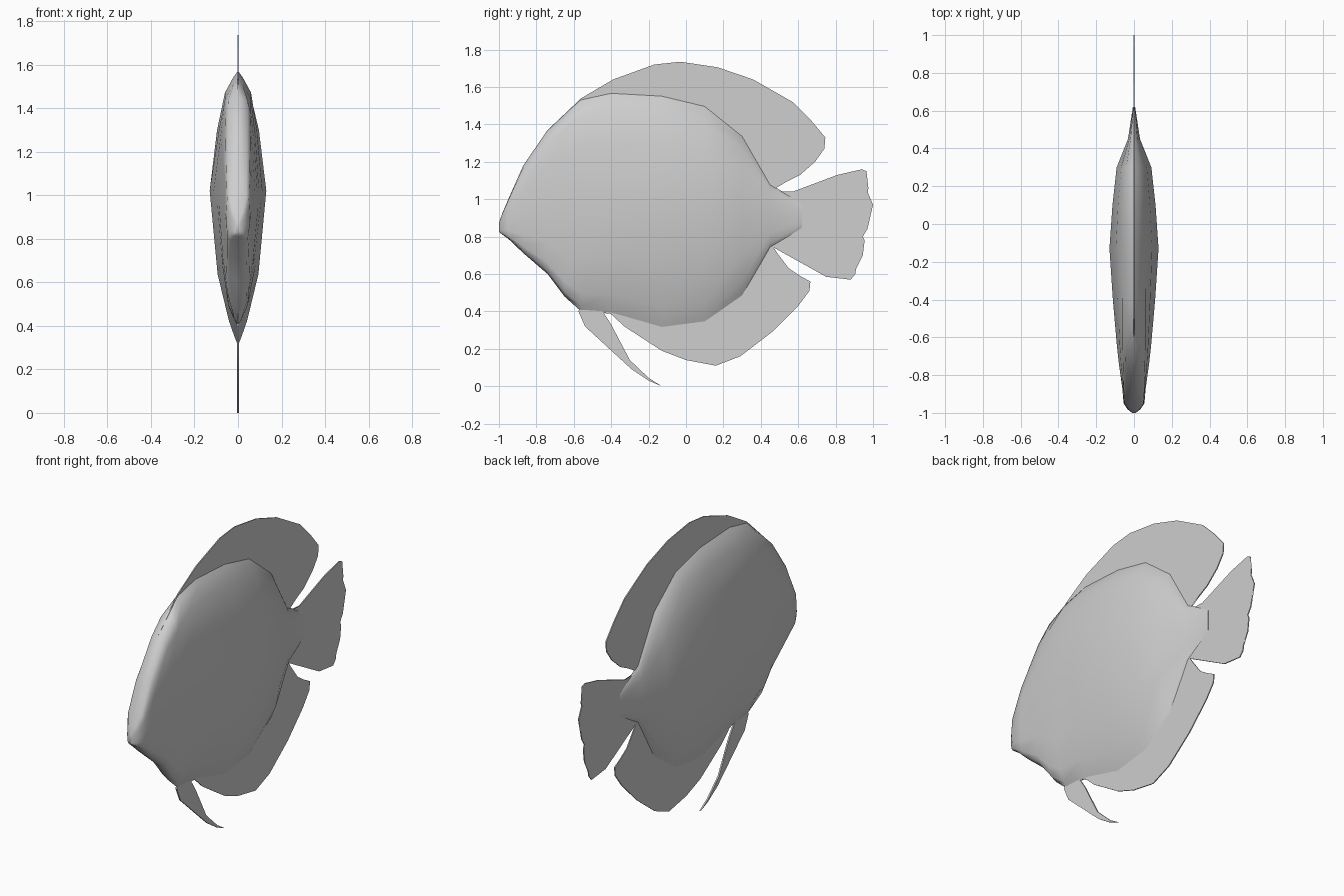
import bpy, bmesh, math

cube = bpy.data.objects.get("Cube")
if cube:
    bpy.data.objects.remove(cube, do_unlink=True)

grey = bpy.data.materials.new("plain grey")
grey.use_nodes = True
grey.diffuse_color = (0.62, 0.62, 0.62, 1)
grey.node_tree.nodes["Principled BSDF"].inputs["Base Color"].default_value = (0.62, 0.62, 0.62, 1)


def make_object(name, bm, angle):
    bmesh.ops.recalc_face_normals(bm, faces=bm.faces[:])
    mesh = bpy.data.meshes.new(name)
    bm.to_mesh(mesh)
    bm.free()
    mesh.materials.append(grey)
    obj = bpy.data.objects.new(name, mesh)
    bpy.context.collection.objects.link(obj)
    bpy.ops.object.select_all(action='DESELECT')
    obj.select_set(True)
    bpy.context.view_layer.objects.active = obj
    bpy.ops.object.shade_smooth_by_angle(angle=math.radians(angle))
    return obj


# Body cross-sections: y, bottom, top, widest height, half width, upper and lower shoulder
STATIONS = [
    (-1.00, .825, .875, .85, .010, .008, .008),
    (-.98, .810, .930, .86, .035, .030, .030),
    (-.95, .788, 1.00, .88, .055, .050, .045),
    (-.87, .712, 1.18, .93, .062, .055, .050),
    (-.74, .600, 1.37, .97, .080, .058, .052),
    (-.65, .480, 1.455, .99, .090, .060, .050),
    (-.56, .400, 1.535, 1.0, .098, .060, .045),
    (-.40, .388, 1.57, 1.02, .112, .060, .042),
    (-.13, .310, 1.555, 1.02, .130, .058, .042),
    (.10, .340, 1.50, 1.00, .114, .052, .040),
    (.30, .480, 1.34, .97, .092, .042, .036),
    (.45, .740, 1.08, .91, .032, .018, .018),
    (.62, .840, .980, .91, .006, .004, .004),
]


def section(y, bottom, top, mid, w, upper, lower):
    crest = .75 if y < -.6 else .35      # blunt forehead, sharp back
    def at(end, t):
        return mid + (end - mid) * t
    half = [
        (lower * crest, at(bottom, .95)), (lower, at(bottom, .84)),
        (max(.72 * w, (w + lower) / 2), at(bottom, .54)), (w, mid),
        (max(.74 * w, (w + upper) / 2), at(top, .52)),
        (upper, at(top, .82)), (upper * crest, at(top, .95)),
    ]
    ring = [(0, bottom)] + half + [(0, top)] + [(-x, z) for x, z in reversed(half)]
    return [(x, y, z) for x, z in ring]


bm = bmesh.new()
rings = [[bm.verts.new(p) for p in section(*s)] for s in STATIONS]
for a, b in zip(rings, rings[1:]):
    for i in range(len(a)):
        j = (i + 1) % len(a)
        bm.faces.new((a[i], a[j], b[j], b[i]))
bm.faces.new(rings[0])
bm.faces.new(rings[-1])
make_object("body", bm, 60)


# Thin fins, drawn as (y, z) outlines whose roots sit inside the body
def fin(name, outline, thickness=.006):
    bm = bmesh.new()
    sides = [[bm.verts.new((x, y, z)) for y, z in outline]
             for x in (-thickness / 2, thickness / 2)]
    left, right = sides
    caps = [bm.faces.new(left), bm.faces.new(right)]
    for i in range(len(outline)):
        j = (i + 1) % len(outline)
        bm.faces.new((left[i], left[j], right[j], right[i]))
    bmesh.ops.triangulate(bm, faces=caps)
    make_object(name, bm, 30)


fin("dorsal_fin", [
    (-.72, 1.34), (-.74, 1.37), (-.56, 1.54), (-.39, 1.64), (-.17, 1.72), (-.03, 1.735),
    (.17, 1.705), (.36, 1.64), (.57, 1.52), (.67, 1.42), (.745, 1.33), (.74, 1.27),
    (.69, 1.20), (.61, 1.13), (.54, 1.095), (.45, 1.07), (.44, 1.06), (.38, 1.0),
    (.1, 1.1), (-.4, 1.2)])

fin("tail_fin", [
    (.40, 1.04), (.46, 1.045), (.53, 1.03), (.57, 1.04), (.81, 1.13), (.94, 1.16),
    (.965, 1.15), (.945, 1.125), (.975, 1.06), (.97, 1.04), (1.0, .97), (.98, .92),
    (.97, .84), (.945, .80), (.955, .78), (.945, .70), (.915, .66), (.905, .60),
    (.88, .57), (.75, .585), (.50, .755), (.46, .755), (.40, .78)])

fin("anal_fin", [
    (.40, .82), (.46, .755), (.49, .71), (.55, .63), (.61, .59), (.665, .56), (.66, .51),
    (.60, .43), (.46, .29), (.29, .16), (.16, .11), (0, .14), (-.13, .19),
    (-.33, .32), (-.40, .385), (-.44, .40), (-.40, .55), (0, .6)])

fin("pelvic_fin", [
    (-.56, .44), (-.575, .40), (-.54, .32), (-.41, .20), (-.29, .09), (-.20, .03),
    (-.13, .0), (-.20, .045), (-.30, .14), (-.36, .25), (-.40, .33), (-.445, .40),
    (-.46, .44)], .009)
